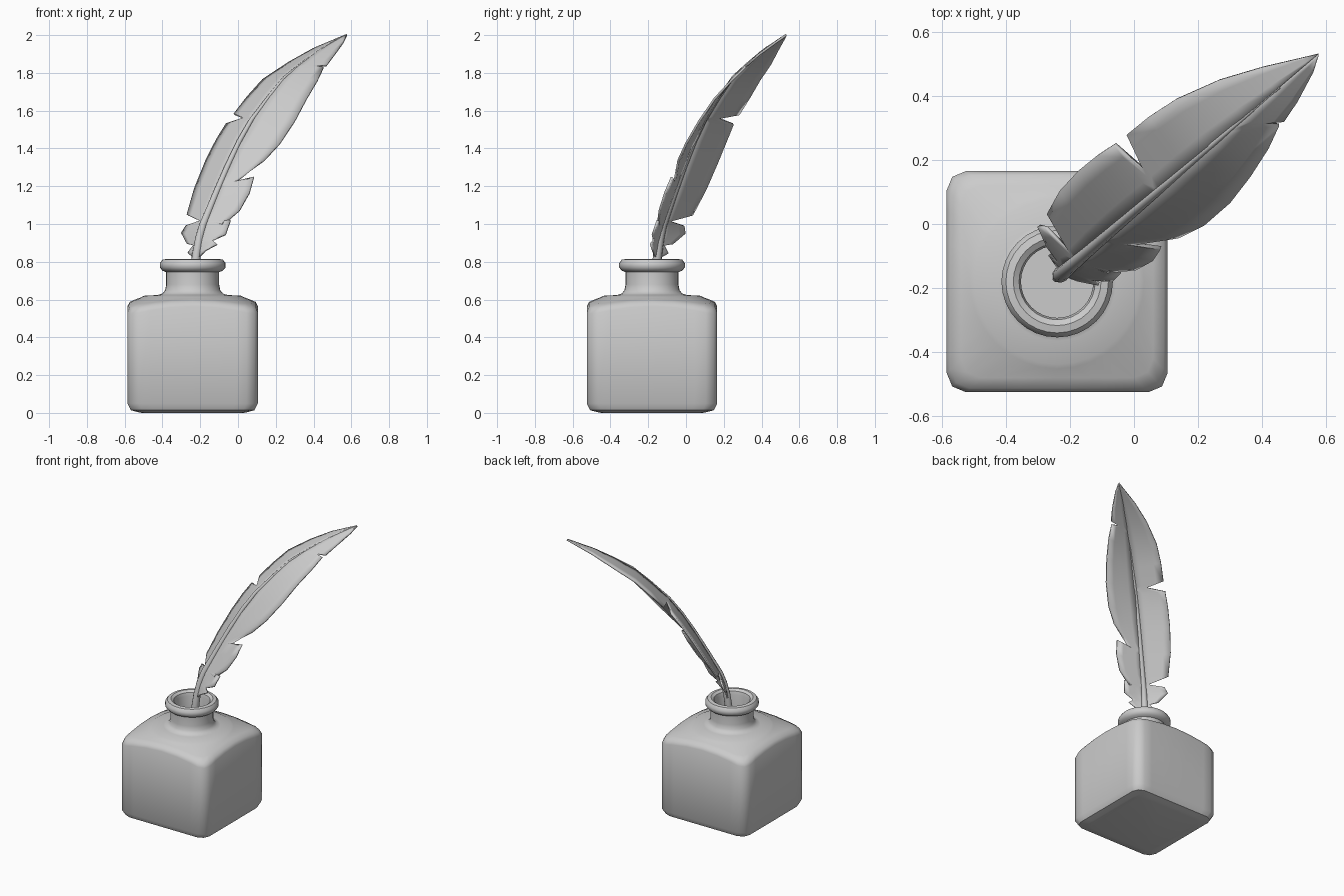
import bpy, bmesh, math
from mathutils import Vector

if "Cube" in bpy.data.objects:
    bpy.data.objects.remove(bpy.data.objects["Cube"])

CX, CY = -0.24, -0.18          # bottle axis
H = 0.345                      # half width of the bottle


def finish(name, bm, angle=40):
    bmesh.ops.recalc_face_normals(bm, faces=bm.faces)
    me = bpy.data.meshes.new(name)
    bm.to_mesh(me)
    bm.free()
    ob = bpy.data.objects.new(name, me)
    bpy.context.collection.objects.link(ob)
    bpy.ops.object.select_all(action='DESELECT')
    ob.select_set(True)
    bpy.context.view_layer.objects.active = ob
    bpy.ops.object.shade_smooth_by_angle(angle=math.radians(angle))
    return ob


def loft(bm, rings):
    loops = [[bm.verts.new(p) for p in r] for r in rings]
    n = len(loops[0])
    for a, b in zip(loops, loops[1:]):
        for i in range(n):
            bm.faces.new((a[i], a[(i + 1) % n], b[(i + 1) % n], b[i]))
    bm.faces.new(loops[0][::-1])
    bm.faces.new(loops[-1])


def square_ring(inset, z_mid, z_corner, r=0.06):
    h = H - inset
    k = h - r + r * math.sqrt(0.5)
    quad = [(h, 0), (h, h * .35), (h, h * .65), (h, h - r), (k, k),
            (h - r, h), (h * .65, h), (h * .35, h)]
    pts = []
    for q in range(4):
        for x, y in quad:
            f = (math.hypot(x, y) - h) / (math.hypot(k, k) - h)
            for _ in range(q):
                x, y = -y, x
            pts.append((CX + x, CY + y, z_mid + (z_corner - z_mid) * f))
    return pts


def circle_ring(r, z, n=32):
    return [(CX + r * math.cos(2 * math.pi * i / n),
             CY + r * math.sin(2 * math.pi * i / n), z) for i in range(n)]


# Bottle: square body lofted into round shoulder, neck, rim and hollow throat
squares = [(.055, .004, .004), (.018, .014, .014), (0, .05, .05),
           (0, .565, .525), (.012, .588, .555), (.045, .602, .578)]
circles = [(.272, .612), (.258, .62), (.185, .624), (.16, .632), (.146, .65),
           (.14, .68), (.14, .745), (.16, .753), (.174, .77), (.174, .793),
           (.16, .811), (.137, .815), (.119, .803), (.113, .78), (.113, .6)]
bm = bmesh.new()
base = [(x, y, 0) for x, y, z in square_ring(.075, 0, 0)]
loft(bm, [base] + [square_ring(*s) for s in squares]
     + [circle_ring(*c) for c in circles])
finish("ink_bottle", bm)

# Quill spine: height as a function of horizontal distance s
SPINE = [(-.03, .62), (-.012, .75), (0, .84), (.02, .925), (.045, .995),
         (.083, 1.065), (.14, 1.17), (.216, 1.305), (.3, 1.44), (.382, 1.55),
         (.432, 1.60), (.5, 1.67), (.618, 1.78), (.75, 1.86), (.888, 1.935),
         (1.047, 2.0)]


def height(s):
    for (a, za), (b, zb) in zip(SPINE, SPINE[1:]):
        if s <= b:
            return za + (zb - za) * (s - a) / (b - a)
    return SPINE[-1][1]


def quill_point(s, w):
    droop = .1 * w if w > 0 else (1.35 - .75 * s) * -w
    return Vector((-.22 + .76 * s - .65 * w, -.15 + .65 * s + .76 * w,
                   height(s) - droop))


# Vane: rows of (spine s, edge s, edge width), notched on both sides
LEFT = [(0, -.002, .02), (.008, .003, .07), (.012, .012, .035),
        (.016, .015, .09), (.022, .035, .16), (.04, .05, .14),
        (.055, .058, .035), (.06, .083, .171), (.13, .16, .2),
        (.22, .246, .21), (.3, .32, .208), (.37, .382, .2), (.385, .4, .08),
        (.4, .432, .197), (.5, .52, .195), (.6, .618, .182), (.74, .76, .14),
        (.87, .888, .083), (1.0, 1.0, .025), (1.045, 1.047, .001)]
RIGHT = [(0, 0, .015), (.005, .02, .05), (.01, .06, .1), (.016, .05, .07),
         (.03, .1, .12), (.045, .137, .117), (.055, .075, .03),
         (.07, .107, .09), (.09, .18, .14), (.12, .239, .152),
         (.15, .28, .14), (.165, .216, .07), (.18, .345, .15),
         (.28, .432, .172), (.4, .539, .171), (.5, .64, .15), (.6, .74, .12),
         (.68, .81, .088), (.70, .775, .05), (.73, .83, .088),
         (.85, .903, .068), (1.0, 1.0, .03), (1.045, 1.047, .001)]
bm = bmesh.new()
COLS = 4
for rows, sign in ((LEFT, 1), (RIGHT, -1)):
    grid = []
    for root, edge, w in rows:
        grid.append([bm.verts.new(quill_point(root + (edge - root) * t / COLS,
                                              sign * w * t / COLS))
                     for t in range(COLS + 1)])
    for a, b in zip(grid, grid[1:]):
        for i in range(COLS):
            f = [a[i], a[i + 1], b[i + 1], b[i]]
            bm.faces.new(f[::-sign])
for f in bm.faces:
    f.normal_update()
me_vane = finish("feather_vane", bm, 50)
mod = me_vane.modifiers.new("thickness", 'SOLIDIFY')
mod.thickness = .012
mod.offset = 0

# Shaft: tapered tube following the spine
bm = bmesh.new()
pts = [quill_point(s, 0) for s, z in SPINE[:-1]]
side = Vector((-.65, .76, 0)).normalized()
rings = []
for i, p in enumerate(pts):
    d = (pts[min(i + 1, len(pts) - 1)] - pts[max(i - 1, 0)]).normalized()
    up = d.cross(side)
    r = .012 if i == 0 else .024 * (1 - i / len(pts)) + .003
    rings.append([p + side * r * math.cos(a) + up * r * math.sin(a)
                  for a in (2 * math.pi * k / 10 for k in range(10))])
loft(bm, rings)
finish("quill_shaft", bm, 60)
